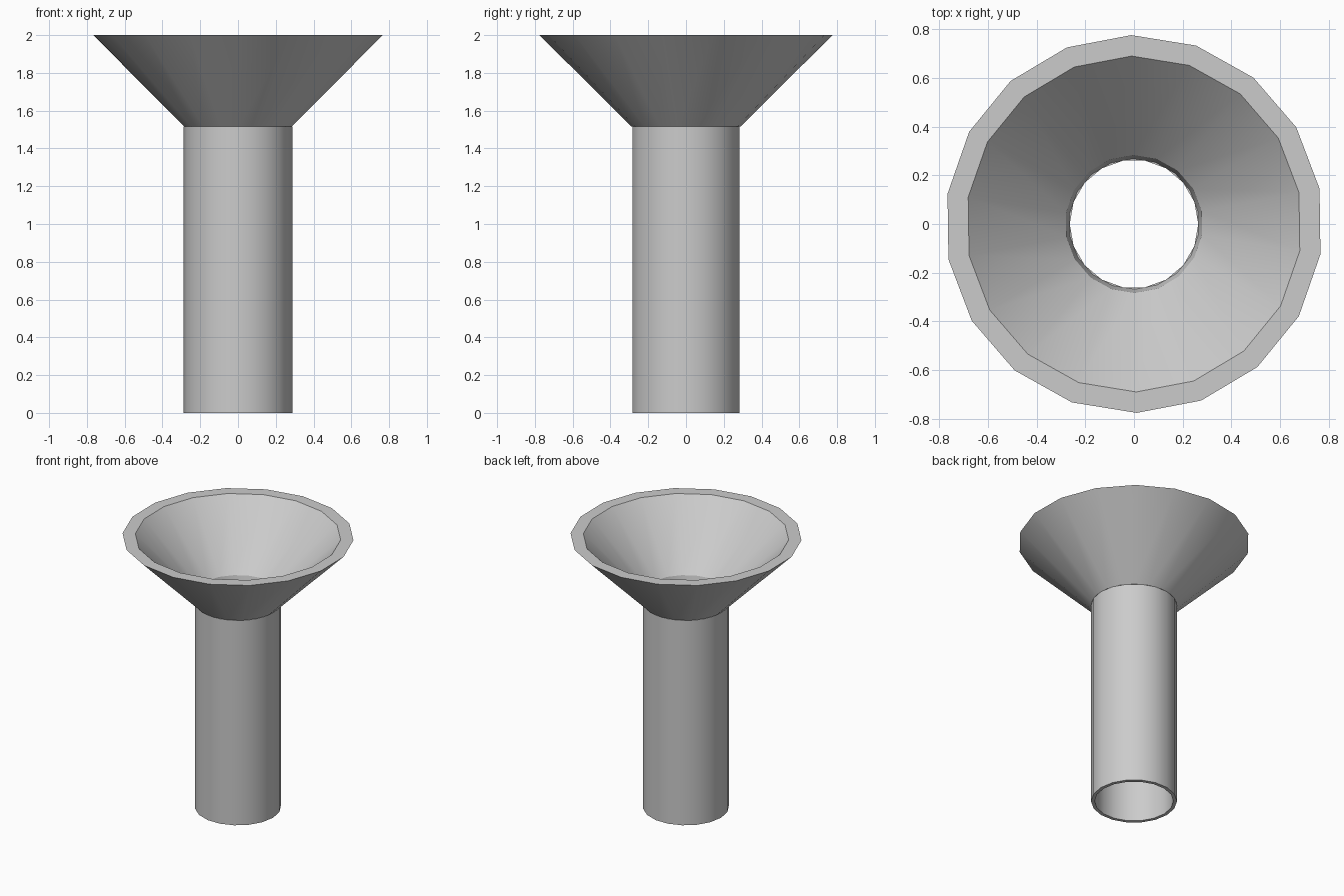
import bpy, bmesh, math

cube = bpy.data.objects.get("Cube")
if cube:
    bpy.data.objects.remove(cube, do_unlink=True)

SIDES = 18

grey = bpy.data.materials.new("plain grey")
grey.use_nodes = True
grey.diffuse_color = (0.6, 0.6, 0.6, 1)
grey.node_tree.nodes["Principled BSDF"].inputs["Base Color"].default_value = (0.6, 0.6, 0.6, 1)


def lathe(name, profile, turn):
    """Closed (radius, height) profile swept into a ring with SIDES sides."""
    bm = bmesh.new()
    columns = []
    for i in range(SIDES):
        a = math.radians(turn) + math.tau * i / SIDES
        columns.append([bm.verts.new((r * math.cos(a), r * math.sin(a), z))
                        for r, z in profile])
    for i, here in enumerate(columns):
        after = columns[(i + 1) % SIDES]
        for j in range(len(profile)):
            k = (j + 1) % len(profile)
            bm.faces.new((here[j], after[j], after[k], here[k]))
    bmesh.ops.recalc_face_normals(bm, faces=bm.faces)
    mesh = bpy.data.meshes.new(name)
    bm.to_mesh(mesh)
    bm.free()
    mesh.materials.append(grey)
    obj = bpy.data.objects.new(name, mesh)
    bpy.context.collection.objects.link(obj)
    bpy.ops.object.select_all(action="DESELECT")
    obj.select_set(True)
    bpy.context.view_layer.objects.active = obj
    bpy.ops.object.shade_smooth_by_angle(angle=math.radians(30))
    return obj


# Straight hollow stem
lathe("stem_tube", [(0.288, 0), (0.288, 1.515), (0.264, 1.515), (0.264, 0)], 0)

# Flared cone with a flat rim and a short throat
lathe("funnel_cone", [(0.288, 1.515), (0.776, 2), (0.69, 2),
                      (0.283, 1.585), (0.268, 1.515)], 10.8)
